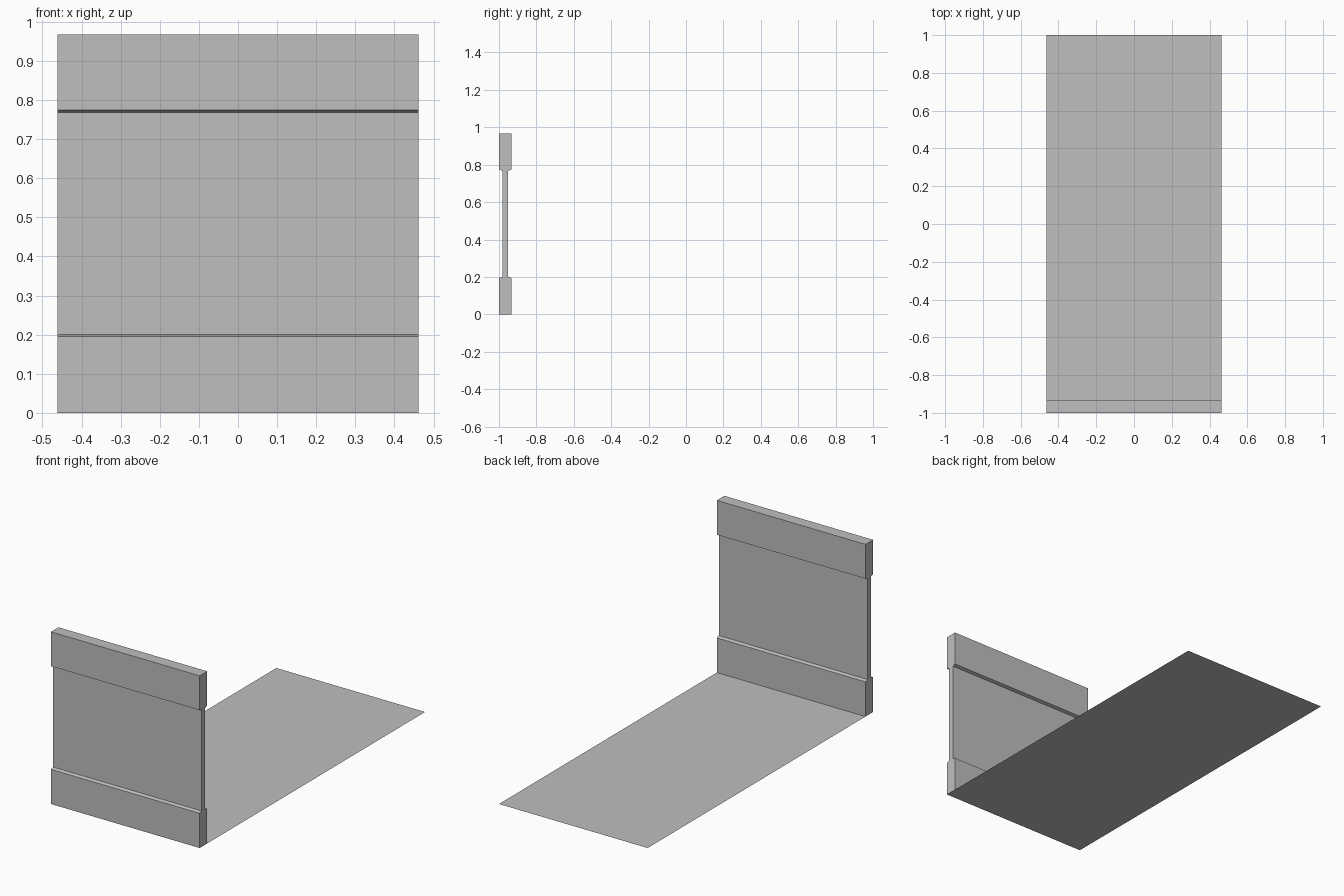
import bpy

cube = bpy.data.objects.get("Cube")
if cube:
    bpy.data.objects.remove(cube, do_unlink=True)

# Single plain grey
GREY = (0.52, 0.52, 0.52, 1)
grey = bpy.data.materials.new("plain grey")
grey.use_nodes = True
grey.diffuse_color = GREY
grey.node_tree.nodes["Principled BSDF"].inputs["Base Color"].default_value = GREY

HALF = 0.462              # half width
FRONT, BACK = -1.0, -0.933  # wall faces
INSET = 0.018             # panel recess
TOP = 0.967


def add_mesh(name, verts, faces):
    mesh = bpy.data.meshes.new(name)
    mesh.from_pydata(verts, [], faces)
    mesh.materials.append(grey)
    obj = bpy.data.objects.new(name, mesh)
    bpy.context.collection.objects.link(obj)
    return obj


def extrude_profile(name, profile):
    """Extrude a counter-clockwise (y, z) outline across the width."""
    n = len(profile)
    verts = [(x, y, z) for x in (-HALF, HALF) for y, z in profile]
    faces = [tuple(reversed(range(n))), tuple(range(n, 2 * n))]
    faces += [(i, (i + 1) % n, n + (i + 1) % n, n + i) for i in range(n)]
    return add_mesh(name, verts, faces)


# Wall: thick bottom and top rails with a recessed panel, slightly sloped ledges
back_side = [(BACK, 0), (BACK, 0.195), (BACK - INSET, 0.201),
             (BACK - INSET, 0.768), (BACK, 0.774), (BACK, TOP)]
front_side = [(FRONT + BACK - y, z) for y, z in reversed(back_side)]
extrude_profile("wall_panel", back_side + front_side)

# Floor: thin sheet running back from the foot of the wall
add_mesh("floor_sheet",
         [(-HALF, BACK, 0), (HALF, BACK, 0), (HALF, 1, 0), (-HALF, 1, 0)],
         [(0, 1, 2, 3)])
